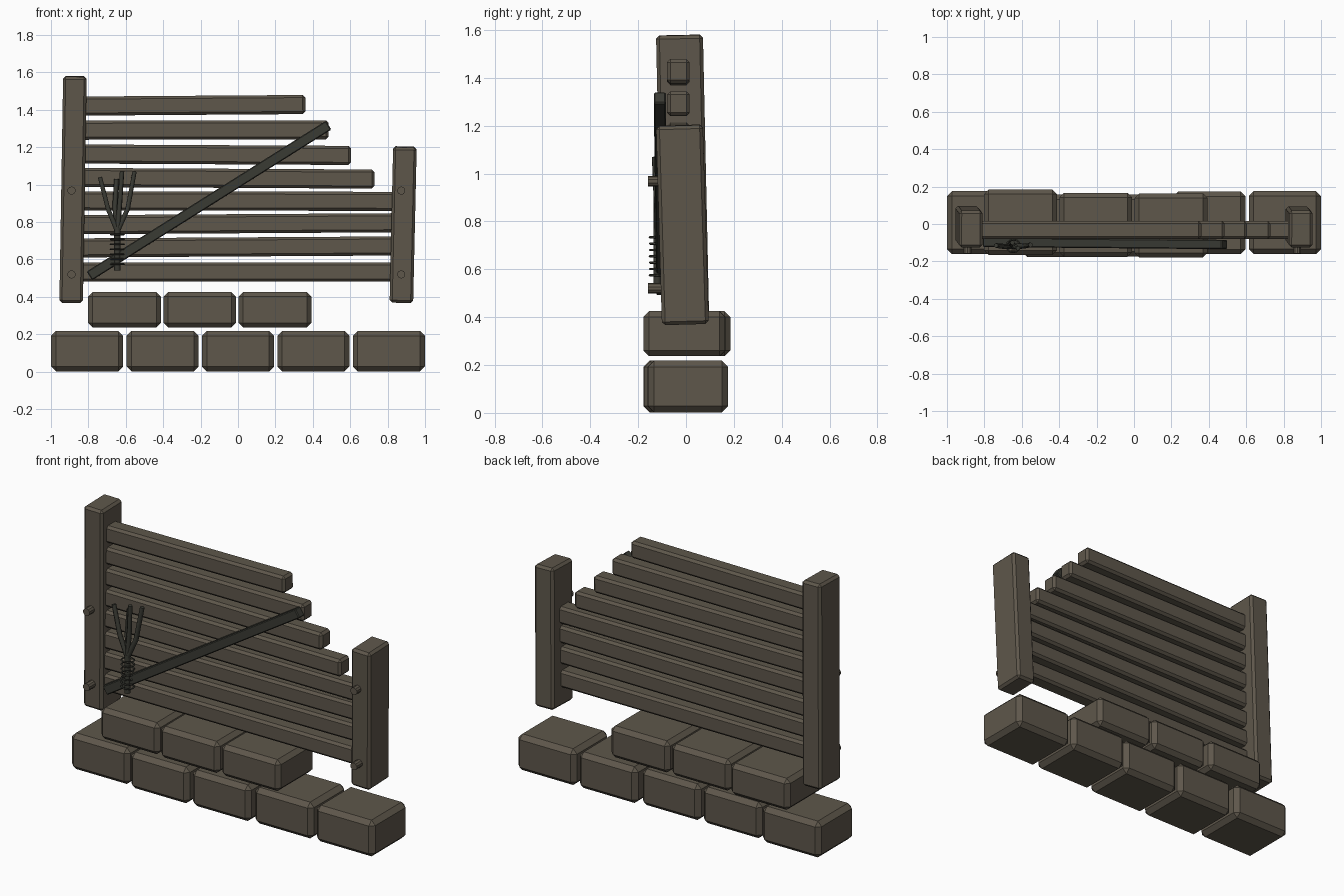
import bpy, bmesh, math
from mathutils import Vector, Matrix, Euler

if "Cube" in bpy.data.objects:
    bpy.data.objects.remove(bpy.data.objects["Cube"])


def material(name, rgb):
    m = bpy.data.materials.new(name)
    m.diffuse_color = (*rgb, 1)
    m.use_nodes = True
    m.node_tree.nodes["Principled BSDF"].inputs["Base Color"].default_value = m.diffuse_color
    return m


BROWN = material("weathered_brown", (0.112, 0.095, 0.070))
DARK = material("dark_olive_grey", (0.042, 0.043, 0.034))


def add_mesh(name, bm, mat):
    me = bpy.data.meshes.new(name)
    bm.to_mesh(me)
    bm.free()
    me.materials.append(mat)
    ob = bpy.data.objects.new(name, me)
    bpy.context.collection.objects.link(ob)
    return ob


def box(name, center, size, bevel, mat=BROWN, rot=(0, 0, 0), segments=1):
    bm = bmesh.new()
    bmesh.ops.create_cube(bm, size=1, matrix=Matrix.Diagonal((*size, 1)))
    ob = add_mesh(name, bm, mat)
    ob.location = center
    ob.rotation_euler = Euler([math.radians(a) for a in rot])
    mod = ob.modifiers.new("bevel", 'BEVEL')
    mod.width = bevel
    mod.segments = segments
    return ob


# Foundation stones: (centre y, depth)
for i, (y, d) in enumerate([(0.008, 0.335), (-0.01, 0.335), (-0.008, 0.33),
                            (0.006, 0.335), (0.008, 0.335)]):
    box(f"lower_stone_{i + 1}", (-0.807 + 0.4035 * i, y, 0.11), (0.386, d, 0.216), 0.026)
for i, (y, d) in enumerate([(0.01, 0.35), (-0.005, 0.342), (-0.007, 0.342)]):
    box(f"upper_stone_{i + 1}", (-0.607 + 0.4025 * i, y, 0.331), (0.388, d, 0.188), 0.024)

# Leaning posts
box("left_post", (-0.882, -0.014, 0.974), (0.126, 0.196, 1.21), 0.014, rot=(1.25, 0.95, 0))
box("right_post", (0.883, -0.015, 0.786), (0.126, 0.196, 0.832), 0.014, rot=(1.7, 1.3, 0))

# Stepped rails: (right end, centre height, tilt)
rails = [(0.36, 1.424, -0.4), (0.485, 1.292, -0.1), (0.605, 1.16, 0.3), (0.73, 1.034, 0.3),
         (0.87, 0.912, 0.1), (0.87, 0.791, -0.35), (0.87, 0.667, -0.35), (0.87, 0.533, 0.0)]
for i, (x1, z, tilt) in enumerate(rails):
    x0 = -0.87
    box(f"rail_{i + 1}", ((x0 + x1) / 2, -0.032, z), (x1 - x0, 0.095, 0.102), 0.014, rot=(0, tilt, 0))

# Diagonal brace
a, b = Vector((-0.79, -0.098, 0.515)), Vector((0.48, -0.11, 1.315))
d = b - a
box("diagonal_brace", (a + b) / 2, (d.length + 0.01, 0.05, 0.055), 0.005, DARK,
    rot=(0, -math.degrees(math.atan2(d.z, d.x)), -0.5))

# Round pegs through the posts
for i, (x, z) in enumerate([(-0.89, 0.968), (-0.89, 0.52), (0.873, 0.968), (0.873, 0.52)]):
    bm = bmesh.new()
    bmesh.ops.create_cone(bm, cap_ends=True, segments=10, radius1=0.022, radius2=0.022, depth=0.09,
                          matrix=Matrix.Rotation(math.pi / 2, 4, 'X'))
    add_mesh(f"peg_{i + 1}", bm, BROWN).location = (x, -0.113, z)


def stick(name, pts, radius, end=1.0, closed=False, res=1):
    cu = bpy.data.curves.new(name, 'CURVE')
    cu.dimensions = '3D'
    cu.bevel_depth = radius
    cu.bevel_resolution = res
    cu.use_fill_caps = True
    sp = cu.splines.new('POLY')
    sp.points.add(len(pts) - 1)
    for i, (p, co) in enumerate(zip(sp.points, pts)):
        p.co = (*co, 1)
        p.radius = 1 + (end - 1) * i / (len(pts) - 1)
    sp.use_cyclic_u = closed
    cu.materials.append(DARK)
    ob = bpy.data.objects.new(name, cu)
    bpy.context.collection.objects.link(ob)


# Forked twig tied to the fence
stick("twig_stem", [(-0.645, -0.12, 0.54), (-0.645, -0.12, 0.77)], 0.018)
forks = [[(-0.645, -0.12, 0.75), (-0.695, -0.12, 0.87), (-0.738, -0.115, 1.04)],
         [(-0.645, -0.115, 0.75), (-0.658, -0.105, 0.88), (-0.65, -0.1, 1.03)],
         [(-0.645, -0.12, 0.75), (-0.632, -0.122, 0.90), (-0.62, -0.13, 1.07)],
         [(-0.645, -0.12, 0.75), (-0.59, -0.118, 0.87), (-0.553, -0.112, 1.07)]]
for i, pts in enumerate(forks):
    stick(f"twig_branch_{i + 1}", pts, 0.015, 0.85)

# Binding loops around the stem
for k in range(7):
    loop = [(-0.645 + 0.036 * math.cos(t * math.tau / 12), -0.117 + 0.034 * math.sin(t * math.tau / 12),
             0.575 + 0.0265 * k) for t in range(12)]
    stick(f"binding_loop_{k + 1}", loop, 0.005, closed=True, res=0)
